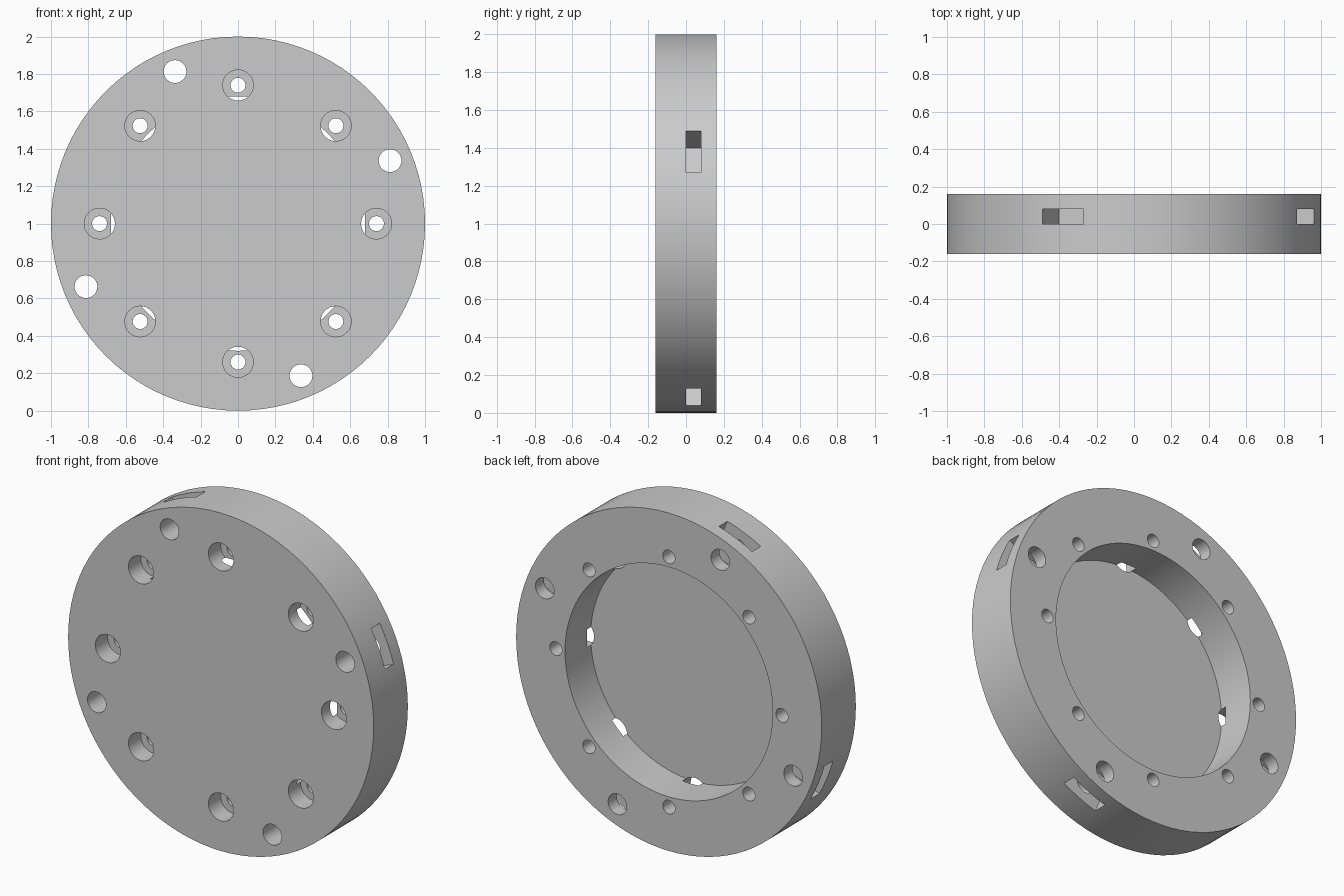
import bpy, bmesh
from math import pi, cos, sin, radians
from mathutils import Matrix, Vector

cube = bpy.data.objects.get("Cube")
if cube:
    bpy.data.objects.remove(cube, do_unlink=True)

CENTRE = Vector((0, 0, 1))
HALF = 0.16          # half thickness of the disc
BOLT_RING = 0.74     # radius of the bolt circle
PIN_RING = 0.88      # radius of the mounting hole circle

grey = bpy.data.materials.new("Plain grey")
grey.use_nodes = True
colour = (0.6, 0.6, 0.6, 1)
grey.diffuse_color = colour
grey.node_tree.nodes["Principled BSDF"].inputs["Base Color"].default_value = colour


def to_object(name, bm):
    mesh = bpy.data.meshes.new(name)
    bm.to_mesh(mesh)
    bm.free()
    mesh.materials.append(grey)
    obj = bpy.data.objects.new(name, mesh)
    bpy.context.collection.objects.link(obj)
    return obj


def add_cylinder(bm, x, z, radius, front, back, sides):
    """Cylinder along y, placed relative to the disc centre."""
    place = Matrix.Translation(CENTRE + Vector((x, (front + back) / 2, z)))
    bmesh.ops.create_cone(bm, cap_ends=True, segments=sides, radius1=radius,
                          radius2=radius, depth=back - front,
                          matrix=place @ Matrix.Rotation(pi / 2, 4, 'X'))


def hole_ring(name, count, start, ring, radius, front, back):
    bm = bmesh.new()
    for i in range(count):
        a = start + i * 2 * pi / count
        add_cylinder(bm, ring * cos(a), ring * sin(a), radius, front, back, 32)
    return to_object(name, bm)


# Disc body
bm = bmesh.new()
add_cylinder(bm, 0, 0, 1, -HALF, HALF, 96)
disc = to_object("disc_body", bm)

# Round recess in the back
bm = bmesh.new()
add_cylinder(bm, 0, 0, 0.68, -0.08, 0.3, 96)
cutters = [to_object("recess_cutter", bm)]

# Counterbored bolt holes and larger mounting holes
cutters.append(hole_ring("counterbore_cutter", 8, 0, BOLT_RING, 0.082, -0.3, -0.045))
cutters.append(hole_ring("bolt_hole_cutter", 8, 0, BOLT_RING, 0.04, -0.35, 0.35))
cutters.append(hole_ring("mounting_hole_cutter", 4, radians(22.5), PIN_RING, 0.061, -0.35, 0.35))

# Rectangular slots running in from the rim across the mounting holes
bm = bmesh.new()
for i in range(4):
    a = radians(22.5) + i * pi / 2
    turn = Matrix.Translation(CENTRE) @ Matrix.Rotation(-a, 4, 'Y')
    box = turn @ Matrix.Translation((0.93, 0.04, 0)) @ Matrix.Diagonal((0.34, 0.08, 0.236, 1))
    bmesh.ops.create_cube(bm, size=1, matrix=box)
cutters.append(to_object("rim_slot_cutter", bm))

# Cut everything out, then drop the cutters
bpy.context.view_layer.objects.active = disc
for cutter in cutters:
    cutter.hide_render = True
    mod = disc.modifiers.new(cutter.name, 'BOOLEAN')
    mod.operation = 'DIFFERENCE'
    mod.solver = 'EXACT'
    mod.object = cutter
    bpy.ops.object.modifier_apply(modifier=mod.name)
    bpy.data.objects.remove(cutter, do_unlink=True)

# Smooth round walls with crisp edges
for obj in bpy.context.selected_objects:
    obj.select_set(False)
disc.select_set(True)
bpy.ops.object.shade_smooth_by_angle(angle=radians(30))
